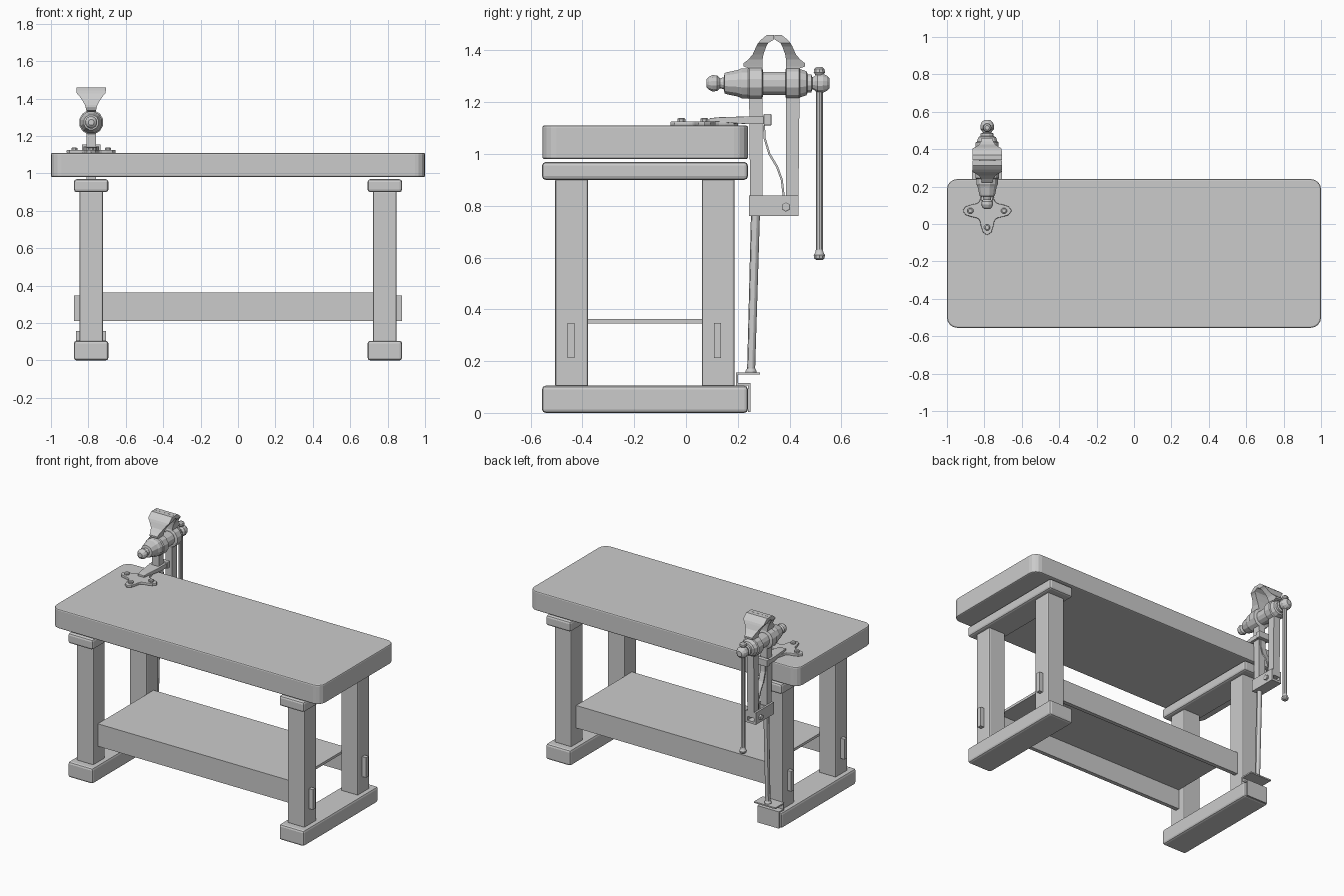
import bpy, bmesh, math
from mathutils import Vector

if "Cube" in bpy.data.objects:
    bpy.data.objects.remove(bpy.data.objects["Cube"])

VX = -0.785          # vise centre line in x
JY = 0.341           # plane where the jaws meet


def finish(name, bm, bevel=0.0, smooth=False):
    bmesh.ops.recalc_face_normals(bm, faces=bm.faces)
    me = bpy.data.meshes.new(name)
    bm.to_mesh(me)
    bm.free()
    ob = bpy.data.objects.new(name, me)
    bpy.context.collection.objects.link(ob)
    if bevel:
        m = ob.modifiers.new("bevel", 'BEVEL')
        m.width, m.segments, m.limit_method = bevel, 2, 'ANGLE'
        m.angle_limit = math.radians(40)
    if smooth:
        bpy.context.view_layer.objects.active = ob
        ob.select_set(True)
        bpy.ops.object.shade_smooth_by_angle(angle=math.radians(30))
        ob.select_set(False)
    return ob


def loft(name, rings, bevel=0.0, smooth=False):
    """Skin a list of equally long closed rings and cap both ends."""
    bm = bmesh.new()
    vs = [[bm.verts.new(p) for p in r] for r in rings]
    n = len(rings[0])
    for a, b in zip(vs, vs[1:]):
        for i in range(n):
            bm.faces.new((a[i], a[(i + 1) % n], b[(i + 1) % n], b[i]))
    bm.faces.new(vs[0])
    bm.faces.new(vs[-1])
    return finish(name, bm, bevel, smooth)


def rect(x0, x1, y0, y1, z):
    return [(x0, y0, z), (x1, y0, z), (x1, y1, z), (x0, y1, z)]


def box(name, x, y, z, bevel=0.0):
    return loft(name, [rect(*x, *y, z[0]), rect(*x, *y, z[1])], bevel)


def lathe(name, prof, origin, axis, sides=12, smooth=False):
    """Revolve (distance, radius) pairs around an axis."""
    o, d = Vector(origin), Vector(axis).normalized()
    u = d.cross(Vector((1, 0, 0))).normalized()
    if u.length < .5:
        u = Vector((0, 1, 0))
    w = d.cross(u)
    rings = []
    for t, r in prof:
        ring = []
        for i in range(sides):
            a = 2 * math.pi * (i + .5) / sides
            ring.append(o + d * t + (u * math.cos(a) + w * math.sin(a)) * r)
        rings.append(ring)
    return loft(name, rings, 0, smooth)


def strip(name, path, x0, x1, t):
    """Bent sheet: a (y, z) path thickened by t and spanning x0..x1."""
    pts = [Vector(p) for p in path]
    rings = []
    for i, p in enumerate(pts):
        dirs = []
        if i:
            dirs.append((p - pts[i - 1]).normalized())
        if i < len(pts) - 1:
            dirs.append((pts[i + 1] - p).normalized())
        n = sum((Vector((-d.y, d.x)) for d in dirs), Vector((0, 0))).normalized()
        k = t / 2 / max(.5, n.dot(Vector((-dirs[0].y, dirs[0].x))))
        a, b = p + n * k, p - n * k
        rings.append([(x0, a.x, a.y), (x1, a.x, a.y), (x1, b.x, b.y), (x0, b.x, b.y)])
    return loft(name, rings)


# table top with rounded corners
ring = []
for cx, cy, a0 in ((.945, .185, 0), (-.945, .185, 90), (-.945, -.5, 180), (.945, -.5, 270)):
    for i in range(5):
        a = math.radians(a0 + i * 22.5)
        ring.append((cx + .055 * math.cos(a), cy + .055 * math.sin(a)))
loft("table_top", [[(x, y, z) for x, y in ring] for z in (.98, 1.11)], .008)

# two trestle ends: foot, beam and two legs each
for s, side in ((-1, "left"), (1, "right")):
    c = s * .785
    box(side + "_foot", (c - .092, c + .092), (-.556, .239), (0, .105), .014)
    box(side + "_beam", (c - .092, c + .092), (-.556, .239), (.9, .969), .014)
    for y0, end in ((-.505, "front"), (.061, "back")):
        box(f"{side}_{end}_leg", (c - .063, c + .063), (y0, y0 + .126), (.1, .905), .007)

# stretchers with through tenons, and shelf
for y0, end in ((-.457, "front"), (.108, "back")):
    box(end + "_stretcher", (-.877, .877), (y0, y0 + .027), (.212, .347))
box("shelf", (-.722, .722), (-.457, .135), (.346, .363))

# vise jaws: rows of (z, outer offset, inner offset, half width)
ROWS = ((.80, .093, .046, .025), (1.2, .097, .046, .025), (1.33, .097, .046, .025),
        (1.338, .119, .046, .026), (1.35, .119, .046, .029), (1.365, .1, .045, .033),
        (1.385, .083, .042, .044), (1.415, .07, .031, .064), (1.428, .063, .024, .077),
        (1.442, .05, .001, .078), (1.455, .034, .0005, .078), (1.46, .027, .0005, .078))
for s, name in ((-1, "fixed_jaw"), (1, "moving_jaw")):
    loft(name, [rect(VX - w, VX + w, JY + s * o, JY + s * i, z) for z, o, i, w in ROWS])

# hinge bracket and pivot bolt
for s, side in ((-1, "left"), (1, "right")):
    x = sorted((VX + s * .024, VX + s * .038))
    box(side + "_hinge_plate", x, (.243, .434), (.76, .84))
    lathe(side + "_pivot_bolt", ((0, .018), (.012, .018), (.014, .014)),
          (VX + s * .038, .386, .795), (s, 0, 0), 6)
box("hinge_block", (VX - .025, VX + .025), (.245, .30), (.76, .83))
box("hinge_floor", (VX - .025, VX + .025), (.29, .434), (.76, .775))

# leg post of the vise and its bent foot plate
lathe("vise_post", ((0, .022), (.012, .022), (.022, .016), (.62, .018)),
      (VX, .251, .15), (0, .017, .61), 12, True)
strip("foot_plate", ((.285, .152), (.197, .152), (.197, .111), (.244, .111), (.244, .003)),
      VX - .08, VX + .08, .009)

# screw, its housings and end knobs, all turned around one axis
AX = (VX, 0, 1.273)
lathe("nut_housing", ((.08, .016), (.088, .026), (.103, .033), (.12, .031), (.132, .02),
      (.146, .024), (.149, .041), (.158, .044), (.2, .053), (.214, .06), (.24, .06),
      (.245, .066), (.293, .066), (.298, .05)), AX, (0, 1, 0))
lathe("screw", ((.29, .046), (.392, .046)), AX, (0, 1, 0))
lathe("screw_head", ((.384, .055), (.388, .064), (.436, .064), (.44, .057), (.465, .048),
      (.47, .036), (.484, .036), (.488, .024), (.496, .028), (.507, .037), (.53, .037),
      (.545, .03), (.555, .018)), AX, (0, 1, 0))
lathe("handle_bar", ((.59, .012), (.597, .021), (.61, .023), (.618, .017), (.632, .014),
      (1.295, .014), (1.307, .017), (1.315, .023), (1.328, .021), (1.335, .012)),
      (VX, .515, 0), (0, 0, 1), 10, True)

# leaf spring between the jaws
strip("leaf_spring", ((.301, 1.11), (.304, 1.06), (.322, 1.0), (.352, .95), (.37, .9),
      (.377, .84)), VX - .018, VX + .018, .008)

# four-pointed mounting plate with concave sides
ring = []
for k in range(32):
    a = 2 * math.pi * k / 32
    r = .093 + .034 * math.cos(4 * a) + .005 * math.cos(8 * a)
    ring.append((VX + r * math.cos(a), .071 + r * math.sin(a)))
loft("mounting_plate", [[(x, y, z) for x, y in ring] for z in (1.109, 1.126)], .004)
for i, (dx, y) in enumerate(((0, -.018), (-.09, .071), (.09, .071))):
    lathe(f"plate_bolt_{i + 1}", ((0, .017), (.01, .017), (.014, .011)),
          (VX + dx, y, 1.125), (0, 0, 1), 8)

# strap that holds the fixed jaw to the plate
loft("strap", [[(VX - w, y, z0), (VX + w, y, z0), (VX + w, y, z1), (VX - w, y, z1)]
               for y, w, z0, z1 in ((.09, .022, 1.122, 1.138), (.13, .03, 1.122, 1.142),
                                    (.24, .042, 1.115, 1.145))], .003)
for s, side in ((-1, "left"), (1, "right")):
    x = sorted((VX + s * .026, VX + s * .042))
    box(side + "_collar_arm", x, (.235, .32), (1.116, 1.145))
box("collar_wedge", (VX - .05, VX + .05), (.3, .33), (1.11, 1.155), .004)
